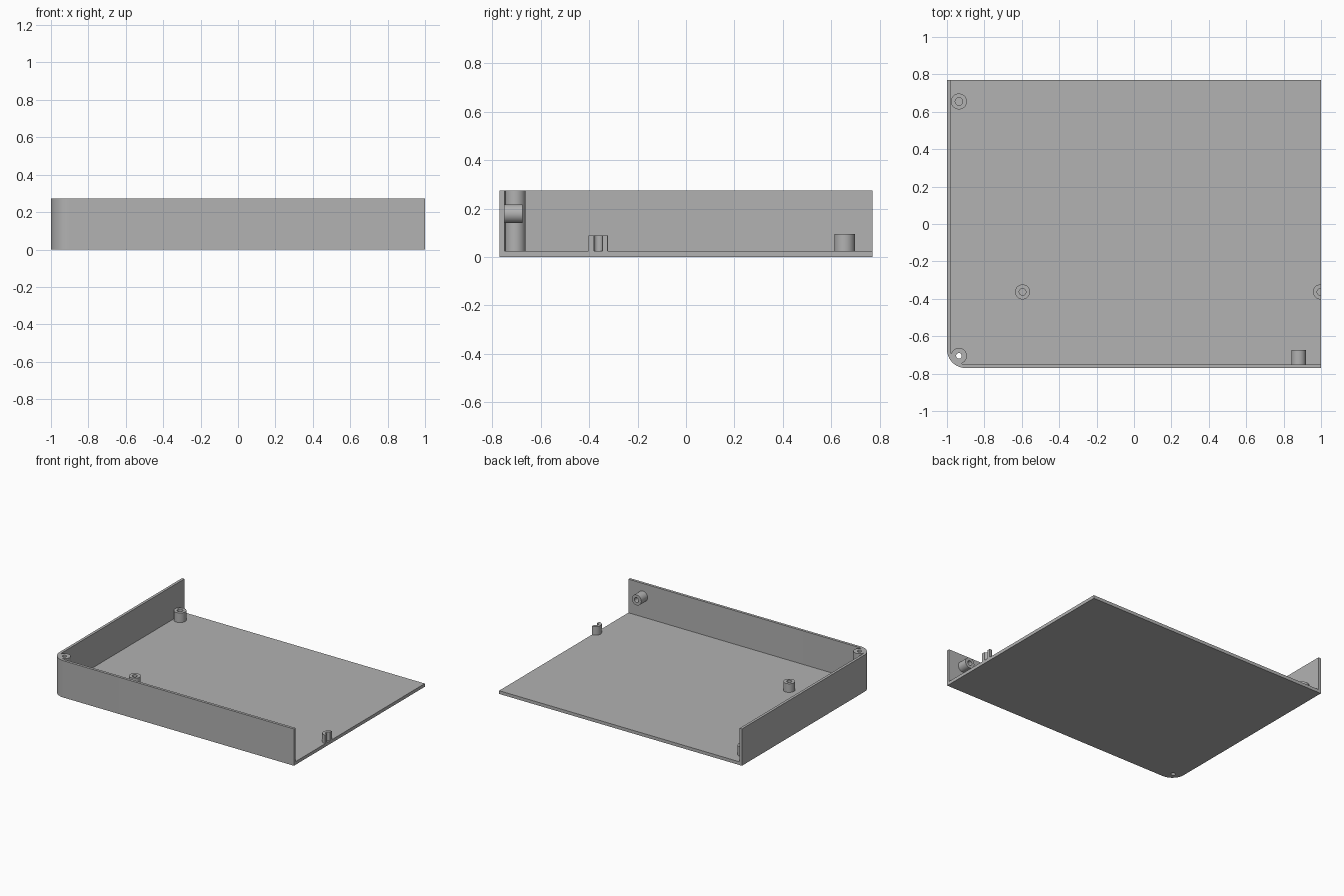
import bpy, bmesh, math
from mathutils import Matrix

cube = bpy.data.objects.get("Cube")
if cube:
    bpy.data.objects.remove(cube, do_unlink=True)

X, Y = 1.0, 0.77            # half sizes of the tray
FLOOR, HEIGHT, WALL = 0.024, 0.274, 0.02
RADIUS = 0.1                # outer rounding of the closed corner

grey = bpy.data.materials.new("grey_plastic")
grey.use_nodes = True
colour = (0.445, 0.445, 0.445, 1)
grey.diffuse_color = colour
grey.node_tree.nodes["Principled BSDF"].inputs["Base Color"].default_value = colour


def make_object(name, bm):
    bmesh.ops.recalc_face_normals(bm, faces=bm.faces)
    mesh = bpy.data.meshes.new(name)
    bm.to_mesh(mesh)
    bm.free()
    mesh.materials.append(grey)
    obj = bpy.data.objects.new(name, mesh)
    bpy.context.collection.objects.link(obj)
    return obj


def prism(name, outline, z0, z1):
    bm = bmesh.new()
    face = bm.faces.new([bm.verts.new((x, y, z0)) for x, y in outline])
    top = bmesh.ops.extrude_face_region(bm, geom=[face])["geom"]
    verts = [v for v in top if isinstance(v, bmesh.types.BMVert)]
    bmesh.ops.translate(bm, verts=verts, vec=(0, 0, z1 - z0))
    return make_object(name, bm)


def cylinder(name, radius, start, length, along_y=False):
    bm = bmesh.new()
    matrix = Matrix.Translation(start)
    if along_y:
        matrix = matrix @ Matrix.Rotation(-math.pi / 2, 4, "X")
    matrix = matrix @ Matrix.Translation((0, 0, length / 2))
    bmesh.ops.create_cone(bm, cap_ends=True, segments=48, radius1=radius,
                          radius2=radius, depth=length, matrix=matrix)
    return make_object(name, bm)


def combine(target, other, operation):
    """Apply a boolean and discard the second object."""
    mod = target.modifiers.new("boolean", "BOOLEAN")
    mod.operation, mod.object, mod.solver = operation, other, "EXACT"
    bpy.context.view_layer.objects.active = target
    bpy.ops.object.modifier_apply(modifier=mod.name)
    bpy.data.objects.remove(other, do_unlink=True)


def corner_path(inset):
    """Line down the right side, round the corner and along the front."""
    r = RADIUS - inset
    arc = [math.pi + math.pi / 2 * i / 16 for i in range(17)]
    return ([(-X + inset, Y)]
            + [(-X + RADIUS + r * math.cos(a), -Y + RADIUS + r * math.sin(a)) for a in arc]
            + [(X, -Y + inset)])


# Floor and L-shaped wall with the corner screw post
tray = prism("tray", corner_path(0) + [(X, Y)], 0, FLOOR)
wall = prism("wall", corner_path(0) + corner_path(WALL)[::-1], FLOOR / 2, HEIGHT)
combine(tray, wall, "UNION")
corner = (-0.936, -0.705)
combine(tray, cylinder("corner_post", 0.0425, (*corner, FLOOR / 2), HEIGHT - FLOOR / 2), "UNION")
combine(tray, cylinder("corner_hole", 0.015, (*corner, -0.1), 0.5), "DIFFERENCE")
parts = [tray]

# Hollow standoffs on the floor: name, x, y, outer radius, hole radius, top
for name, x, y, outer, inner, top in [
        ("back_post", -0.936, 0.655, 0.0425, 0.02, 0.095),
        ("right_standoff", -0.596, -0.363, 0.04, 0.018, 0.088),
        ("left_standoff", 0.997, -0.363, 0.04, 0.018, 0.088)]:
    post = cylinder(name, outer, (x, y, FLOOR), top - FLOOR)
    combine(post, cylinder("hole", inner, (x, y, FLOOR - 0.01), 0.2), "DIFFERENCE")
    if x + outer > X:  # trimmed flush with the open side
        side = [(X, -Y), (X + 1, -Y), (X + 1, Y), (X, Y)]
        combine(post, prism("trim", side, -1, 1), "DIFFERENCE")
    parts.append(post)

# Hollow boss on the inside of the front wall
boss_y = -Y + WALL
boss = cylinder("wall_boss", 0.039, (0.88, boss_y, 0.179), 0.075, True)
combine(boss, cylinder("hole", 0.018, (0.88, boss_y - 0.01, 0.179), 0.2, True), "DIFFERENCE")
parts.append(boss)

# Smooth the round surfaces, keep the edges crisp
bpy.ops.object.select_all(action="DESELECT")
for part in parts:
    part.select_set(True)
bpy.context.view_layer.objects.active = tray
bpy.ops.object.shade_smooth_by_angle(angle=math.radians(30))
